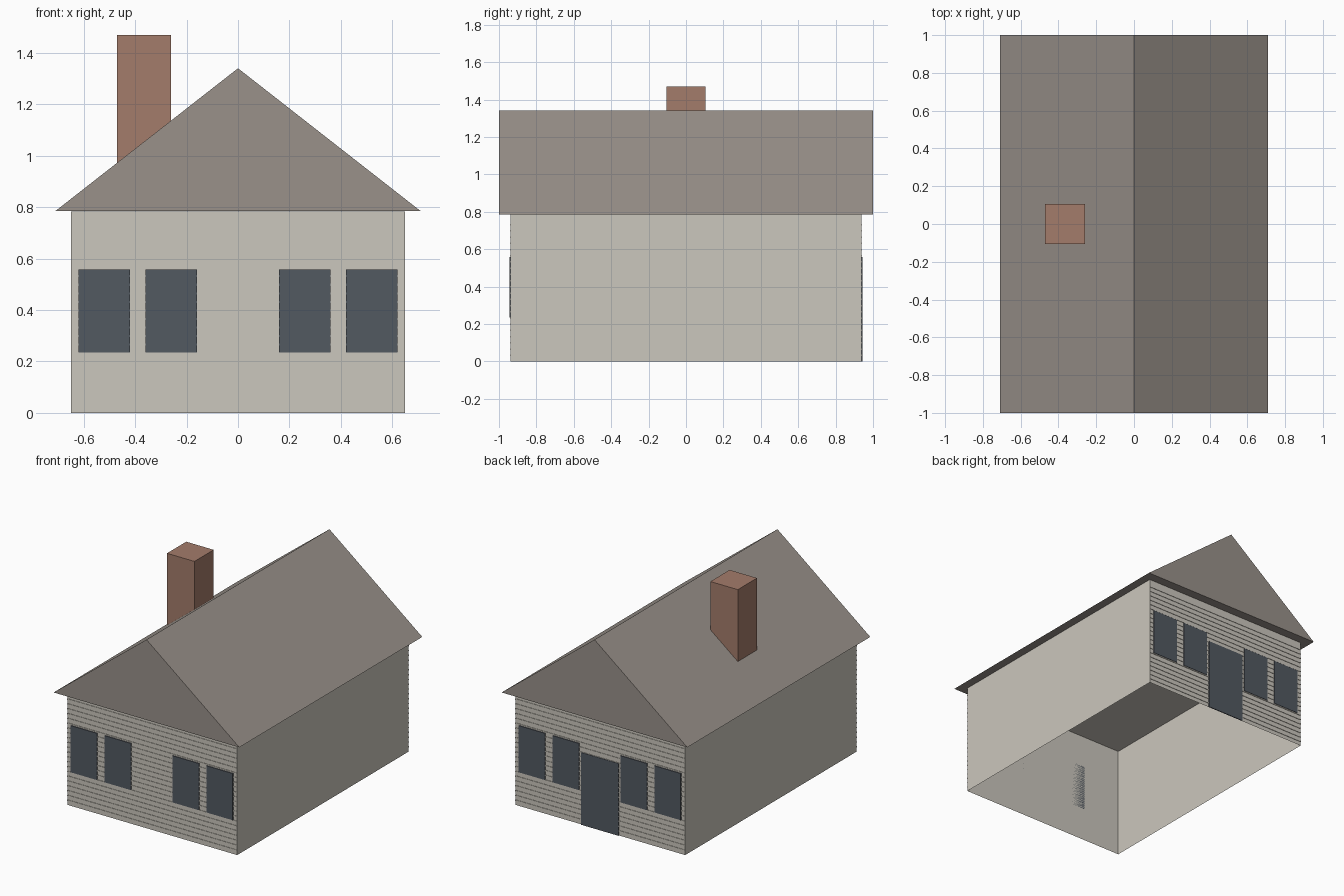
import bpy, bmesh

cube = bpy.data.objects.get("Cube")
if cube:
    bpy.data.objects.remove(cube, do_unlink=True)


def material(name, color):
    m = bpy.data.materials.new(name)
    m.use_nodes = True
    m.diffuse_color = (*color, 1)
    m.node_tree.nodes["Principled BSDF"].inputs["Base Color"].default_value = (*color, 1)
    return m


WALL = material("cream siding", (0.60, 0.57, 0.51))
ROOF = material("grey brown shingle", (0.32, 0.285, 0.255))
BRICK = material("red brick", (0.37, 0.20, 0.145))
GLASS = material("dark slate", (0.085, 0.10, 0.12))


def finish(name, bm, mat):
    bmesh.ops.recalc_face_normals(bm, faces=bm.faces)
    mesh = bpy.data.meshes.new(name)
    bm.to_mesh(mesh)
    bm.free()
    mesh.materials.append(mat)
    obj = bpy.data.objects.new(name, mesh)
    bpy.context.collection.objects.link(obj)
    return obj


def add_box(bm, x0, x1, y0, y1, z0, z1):
    made = bmesh.ops.create_cube(bm, size=1)["verts"]
    for v in made:
        v.co.x = x1 if v.co.x > 0 else x0
        v.co.y = y1 if v.co.y > 0 else y0
        v.co.z = z1 if v.co.z > 0 else z0


def box(name, mat, *bounds):
    bm = bmesh.new()
    add_box(bm, *bounds)
    return finish(name, bm, mat)


HALF_W, HALF_D, EAVES = 0.65, 0.937, 0.785

# Wall shell with a ceiling and an open underside
bm = bmesh.new()
add_box(bm, -HALF_W, HALF_W, -HALF_D, HALF_D, 0, EAVES - 0.001)
bm.faces.ensure_lookup_table()
floor = min(bm.faces, key=lambda f: f.calc_center_median().z)
bmesh.ops.delete(bm, geom=[floor], context='FACES_ONLY')
finish("walls", bm, WALL)

# Gable roof: closed triangular prism
bm = bmesh.new()
profile = [(-0.71, EAVES), (0.71, EAVES), (0, 1.34)]
gable = bm.faces.new([bm.verts.new((x, -1, z)) for x, z in profile])
ext = bmesh.ops.extrude_face_region(bm, geom=[gable], use_keep_orig=True)["geom"]
bmesh.ops.translate(bm, vec=(0, 2, 0),
                    verts=[g for g in ext if isinstance(g, bmesh.types.BMVert)])
finish("roof", bm, ROOF)

# Chimney
box("chimney", BRICK, -0.47, -0.26, -0.105, 0.105, 0.95, 1.47)

# Siding ridges and windows on both gable ends
for side, sign in (("front", -1), ("back", 1)):
    bm = bmesh.new()
    for i in range(22):
        z = 0.032 + i * 0.0333
        y0, y1 = sorted((sign * HALF_D, sign * (HALF_D + 0.003)))
        add_box(bm, -HALF_W, HALF_W, y0, y1, z - 0.004, z + 0.004)
    finish(side + "_siding", bm, WALL)

    y0, y1 = sorted((sign * HALF_D, sign * (HALF_D + 0.006)))
    for n, x in enumerate((-0.52, -0.26, 0.26, 0.52)):
        box(f"{side}_window_{n + 1}", GLASS, x - 0.1, x + 0.1, y0, y1, 0.235, 0.558)

# Back door
box("back_door", GLASS, -0.142, 0.142, HALF_D, HALF_D + 0.006, 0, 0.5)
